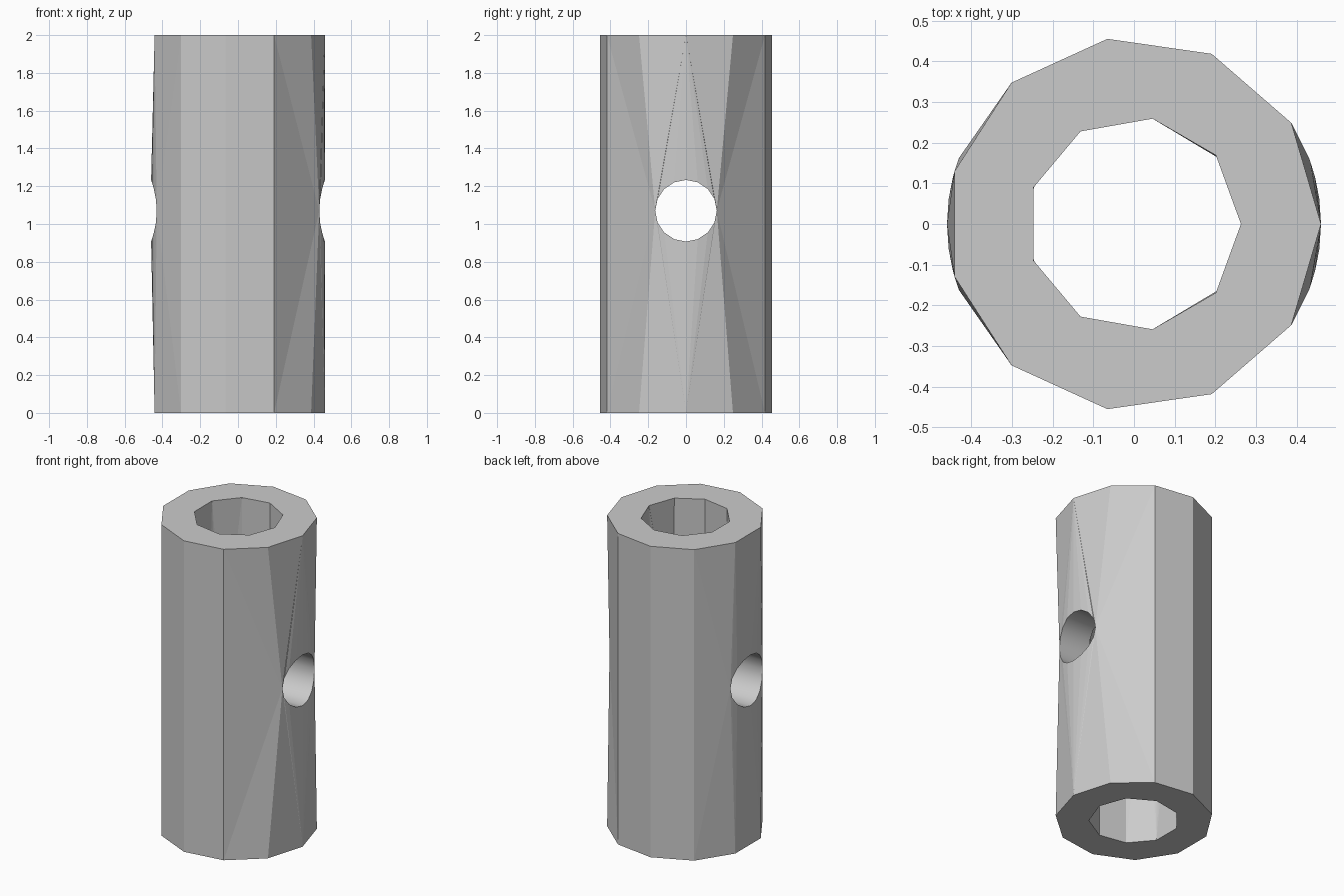
import bpy
import bmesh
from math import sin, cos, asin, pi, radians, degrees

cube = bpy.data.objects.get("Cube")
if cube:
    bpy.data.objects.remove(cube)

HEIGHT = 2.0
OUTER_R, OUTER_SIDES = 0.46, 11
INNER_R, INNER_SIDES = 0.263, 9
HOLE_R, HOLE_Z, HOLE_SIDES = 0.163, 1.07, 16
HALF = HOLE_SIDES // 2

bm = bmesh.new()


def cross_hole_rim(radius, side):
    """Circle of the cross hole wrapped on a cylinder, from one flank over the top and round."""
    rim = []
    for i in range(HOLE_SIDES):
        a = pi - 2 * pi * i / HOLE_SIDES
        y = HOLE_R * cos(a)
        x = (radius**2 - y**2) ** 0.5
        rim.append(bm.verts.new((side * x, side * y, HOLE_Z + HOLE_R * sin(a))))
    return rim


def pierced_patch(angles, ring, arc):
    """Join a row of wall corners to one half of the hole rim."""
    n = len(ring)
    for i in range(n - 1):
        a, b = angles[i], angles[i + 1]
        tip = arc[0] if b < 1 else arc[-1] if a > -1 else arc[HALF // 2]
        bm.faces.new((ring[i], ring[i + 1], tip))
    left = max(i for i in range(n) if angles[i] < 1)
    right = min(i for i in range(n) if angles[i] > -1)
    for j in range(HALF):
        corner = ring[left] if j < HALF // 2 else ring[right]
        bm.faces.new((corner, arc[j], arc[j + 1]))


def wall(radius, sides):
    """Faceted cylinder wall pierced on +x and -x; returns both hole rims."""
    bottom, top = [
        [bm.verts.new((radius * cos(2 * pi * i / sides), radius * sin(2 * pi * i / sides), z))
         for i in range(sides)]
        for z in (0, HEIGHT)]
    limit = degrees(asin(HOLE_R / radius)) + 15
    rims, used = [], set()
    for side, centre in ((1, 0), (-1, 180)):
        rel = {i: (360 * i / sides - centre + 180) % 360 - 180 for i in range(sides)}
        order = sorted(rel, key=rel.get)
        inside = [k for k, i in enumerate(order) if abs(rel[i]) < limit]
        chain = order[inside[0] - 1:inside[-1] + 2]
        angles = [rel[i] for i in chain]
        rim = cross_hole_rim(radius, side)
        pierced_patch(angles, [top[i] for i in chain], rim[:HALF + 1])
        pierced_patch(angles, [bottom[i] for i in chain], [rim[0]] + rim[:HALF - 1:-1])
        # flanks of the hole
        bm.faces.new((top[chain[0]], bottom[chain[0]], rim[0]))
        bm.faces.new((top[chain[-1]], bottom[chain[-1]], rim[HALF]))
        used.update(chain[:-1])
        rims.append(rim)
    # plain wall panels
    for i in range(sides):
        if i not in used:
            j = (i + 1) % sides
            bm.faces.new((bottom[i], bottom[j], top[j], top[i]))
    return rims


outer_rims = wall(OUTER_R, OUTER_SIDES)
inner_rims = wall(INNER_R, INNER_SIDES)

# smooth tunnels of the cross hole
for outer, inner in zip(outer_rims, inner_rims):
    for i in range(HOLE_SIDES):
        j = (i + 1) % HOLE_SIDES
        bm.faces.new((outer[i], outer[j], inner[j], inner[i])).smooth = True

# ring-shaped end faces
for z in (0, HEIGHT):
    edges = [e for e in bm.edges if all(abs(v.co.z - z) < 1e-5 for v in e.verts)]
    bmesh.ops.triangle_fill(bm, use_beauty=True, edges=edges)

bmesh.ops.recalc_face_normals(bm, faces=bm.faces)
mesh = bpy.data.meshes.new("drilled_sleeve")
bm.to_mesh(mesh)
bm.free()

grey = bpy.data.materials.new("plain_grey")
grey.use_nodes = True
colour = (0.6, 0.6, 0.6, 1)
grey.diffuse_color = colour
grey.node_tree.nodes["Principled BSDF"].inputs["Base Color"].default_value = colour
mesh.materials.append(grey)

sleeve = bpy.data.objects.new("drilled_sleeve", mesh)
bpy.context.scene.collection.objects.link(sleeve)
